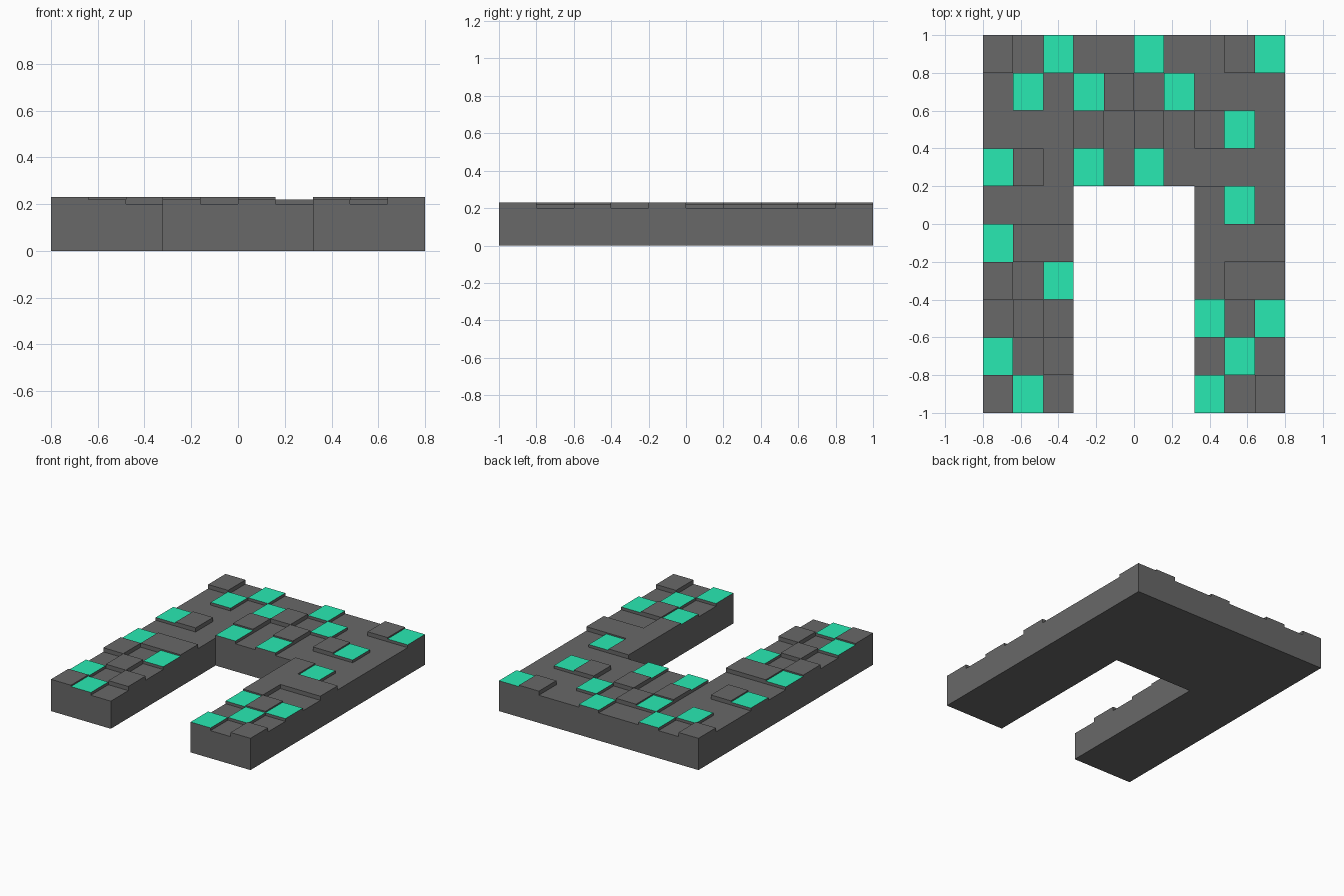
import bpy, bmesh, math

if "Cube" in bpy.data.objects:
    bpy.data.objects.remove(bpy.data.objects["Cube"])

# Tile map, back row first: L low, R raised grey, G green-topped, space = opening
ROWS = ["RLGLLGLLRG",
        "LGLGRLGLLL",
        "LLLRLRLRGL",
        "GRLGLGLLLL",
        "LLL    RGL",
        "GRR    RRR",
        "RLG    RLL",
        "LRL    GRG",
        "GLR    LGL",
        "RGL    GLR"]
HEIGHT = {"L": 0.20, "R": 0.23, "G": 0.22, " ": 0.0}
DX, DY = 0.16, 0.20


def kind(i, j):
    return ROWS[j][i] if 0 <= i < 10 and 0 <= j < 10 else " "


def add_face(bm, pts):
    bm.faces.new([bm.verts.new(p) for p in pts])


def finish(bm, name, colour):
    bmesh.ops.remove_doubles(bm, verts=bm.verts, dist=1e-5)
    bmesh.ops.dissolve_limit(bm, angle_limit=math.radians(1), verts=bm.verts, edges=bm.edges)
    mesh = bpy.data.meshes.new(name)
    bm.to_mesh(mesh)
    bm.free()
    obj = bpy.data.objects.new(name, mesh)
    bpy.context.collection.objects.link(obj)
    mat = bpy.data.materials.new(name)
    mat.diffuse_color = colour
    mat.use_nodes = True
    mat.node_tree.nodes["Principled BSDF"].inputs["Base Color"].default_value = mat.diffuse_color
    mesh.materials.append(mat)


body, green = bmesh.new(), bmesh.new()
for j in range(10):
    for i in range(10):
        k = kind(i, j)
        if k == " ":
            continue
        h = HEIGHT[k]
        x0, y1 = -0.8 + i * DX, 1 - j * DY
        x1, y0 = x0 + DX, y1 - DY
        ring = [(x0, y0), (x1, y0), (x1, y1), (x0, y1)]
        # tile top and underside
        add_face(green if k == "G" else body, [(x, y, h) for x, y in ring])
        add_face(body, [(x, y, 0) for x, y in reversed(ring)])
        # side walls wherever the neighbour is lower
        for n, (di, dj) in enumerate([(0, 1), (1, 0), (0, -1), (-1, 0)]):
            low = HEIGHT[kind(i + di, j + dj)]
            a, b = ring[n], ring[(n + 1) % 4]
            levels = [z for z in (0, 0.20, 0.22, 0.23) if low <= z <= h]
            for z0, z1 in zip(levels, levels[1:]):
                add_face(body, [(*a, z0), (*b, z0), (*b, z1), (*a, z1)])

finish(body, "paved_slab", (0.14, 0.14, 0.14, 1))
finish(green, "green_tile_tops", (0.022, 0.82, 0.45, 1))
